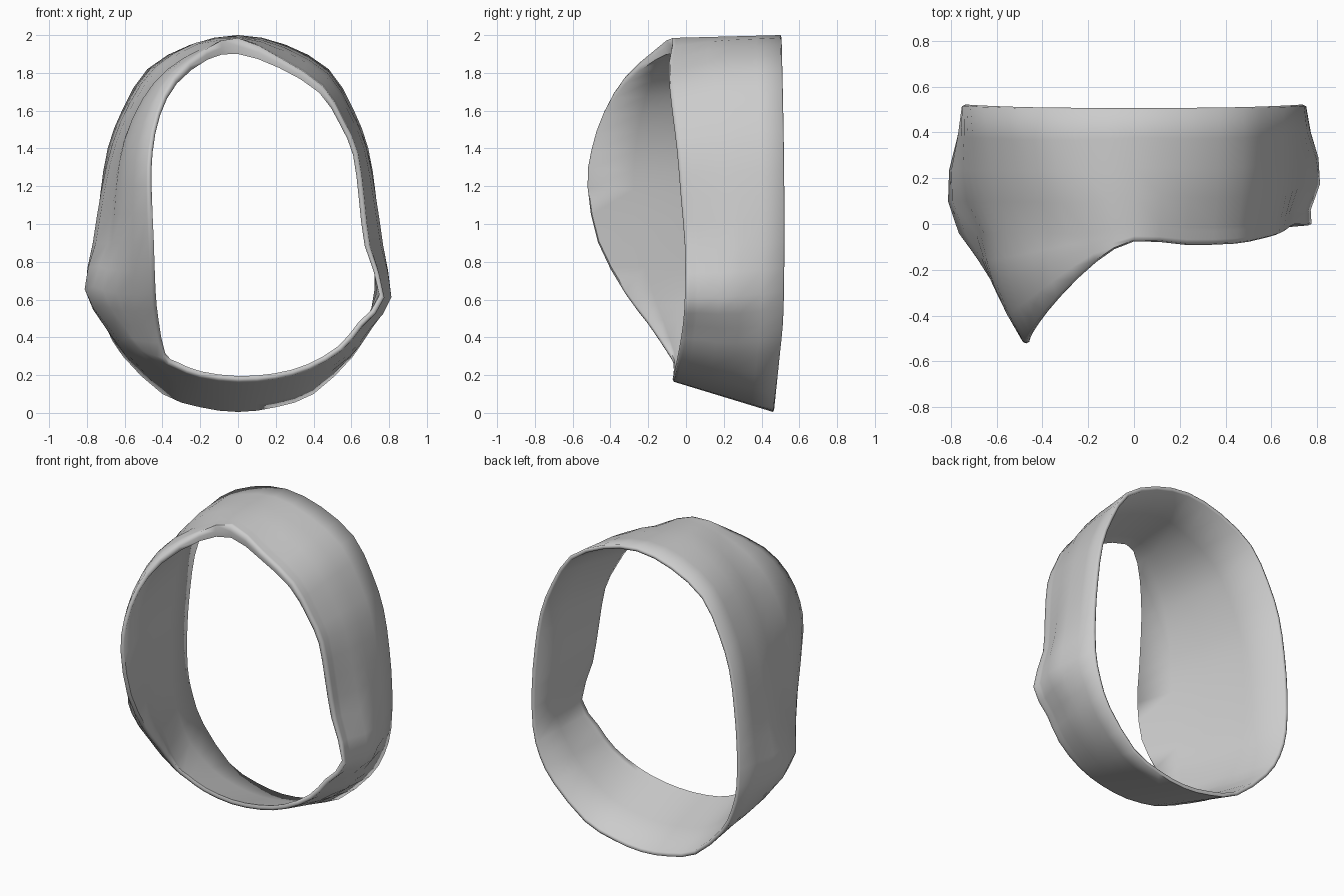
import bpy, bmesh, math
from mathutils import Vector

if "Cube" in bpy.data.objects:
    bpy.data.objects.remove(bpy.data.objects["Cube"])

# Back rim: right half (x, z) from top to bottom, mirrored to the left
half = [(0, 2.0), (.25, 1.95), (.48, 1.82), (.61, 1.61), (.69, 1.4), (.73, 1.15),
        (.75, .9), (.745, .64), (.70, .46), (.61, .3), (.40, .1), (.2, .03), (0, .005)]
outline = half + [(-x, z) for x, z in half[-2:0:-1]]
N = len(outline)
back = [Vector((x, .5 + .015 * math.sin(math.pi * z / 2) - .04 * max(0, 1 - z / .5), z))
        for x, z in outline]

# Front rim: (x, y, z) clockwise from the top peak, swept forward on the left flap
front = [Vector(p) for p in [
    (0, -.07, 1.985), (.23, -.085, 1.875), (.45, -.08, 1.73), (.56, -.06, 1.55),
    (.635, -.04, 1.38), (.67, -.02, 1.13), (.70, 0, .88), (.775, 0, .61),
    (.66, -.01, .46), (.55, -.03, .33), (.38, -.05, .23), (.2, -.06, .18),
    (0, -.065, .165), (-.2, -.06, .19), (-.33, -.06, .24), (-.40, -.08, .29),
    (-.44, -.2, .47), (-.46, -.32, .63), (-.475, -.46, .9), (-.485, -.515, 1.2),
    (-.475, -.495, 1.4), (-.43, -.43, 1.6), (-.34, -.32, 1.78), (-.17, -.16, 1.925)]]

# Valley where the flap folds away from the band on the left side
fold = [(-.52, .33), (-.65, .48), (-.765, .67), (-.69, .9), (-.655, 1.2),
        (-.61, 1.43), (-.51, 1.65), (-.38, 1.81), (-.2, 1.93)]
crease = [b.lerp(f, .88) for b, f in zip(back, front)]
for k, (x, z) in enumerate(fold):
    crease[15 + k] = Vector((x, -.04, z))

# Side bumps on the band, per outline station
bump = {5: .01, 6: .025, 7: .035, 8: .015, 16: .02, 17: .04, 18: .035, 19: .015}
# Outward bulge of the flap, per outline station
bulge = {16: .02, 17: .035, 18: .04, 19: .04, 20: .04, 21: .035, 22: .02}
# Wall thickness at the front lip, thicker around the top peak
lip = {0: .085, 1: .05, 23: .055, 2: .04, 22: .04}


def inset(p, d):
    return p + Vector((-p.x, 0, 1 - p.z)).normalized() * d


def band_ring(t):
    """Outer band between back rim and crease, swelling most near the crease."""
    s = math.sin(math.pi * t ** 1.5)
    ring = []
    for i in range(N):
        p = back[i].lerp(crease[i], t)
        swell = .02 if 1 <= i <= 9 or i >= 15 else 0
        side = Vector((math.copysign(bump.get(i, 0), p.x), 0, 0))
        ring.append(inset(p, -swell * s) + side * s)
    return ring


def flap_ring(t, amount):
    return [inset(c.lerp(f, t), -amount * bulge.get(i, 0))
            for i, (c, f) in enumerate(zip(crease, front))]


def refine(ring):
    """Double the points of a closed ring along a smooth curve."""
    out = []
    for i in range(N):
        a, b, c, d = (ring[(i + k) % N] for k in (-1, 0, 1, 2))
        out += [b, (b + c) * .5625 - (a + d) * .0625]
    return out


# Outer skin
outer = [back] + [band_ring(t) for t in (.25, .5, .75)] + [crease]
outer += [flap_ring(.25, .8), flap_ring(.5, 1), flap_ring(.75, .7), front]

# Inner skin: runs almost straight from back rim to front rim
in_back = [inset(p, .025) for p in back]
in_front = [inset(p, lip.get(i, .03)) for i, p in enumerate(front)]
inner = [in_back]
for ring in ([b.lerp(c, .5) for b, c in zip(back, crease)], crease, flap_ring(.5, .5)):
    row = []
    for i, p in enumerate(ring):
        f = (back[i].y - p.y) / (back[i].y - front[i].y)
        row.append(inset(p, .028).lerp(in_back[i].lerp(in_front[i], f), .85))
    inner.append(row)
inner.append(in_front)

# Rounded rims joining the two skins
front_rim = [a.lerp(b, .5) + Vector((0, -.006, 0)) for a, b in zip(front, in_front)]
back_rim = [a.lerp(b, .5) + Vector((0, .006, 0)) for a, b in zip(back, in_back)]
rings = outer + [front_rim] + inner[::-1] + [back_rim]

# Skin all rings into one closed band
bm = bmesh.new()
verts = [[bm.verts.new(p) for p in refine(ring)] for ring in rings]
for a, b in zip(verts, verts[1:] + verts[:1]):
    for i in range(2 * N):
        j = (i + 1) % (2 * N)
        bm.faces.new((a[i], b[i], b[j], a[j]))
bmesh.ops.recalc_face_normals(bm, faces=bm.faces)
mesh = bpy.data.meshes.new("curved_band")
bm.to_mesh(mesh)
bm.free()
band = bpy.data.objects.new("curved_band", mesh)
bpy.context.collection.objects.link(band)
bpy.context.view_layer.objects.active = band
band.select_set(True)
bpy.ops.object.shade_smooth_by_angle(angle=math.radians(80))
